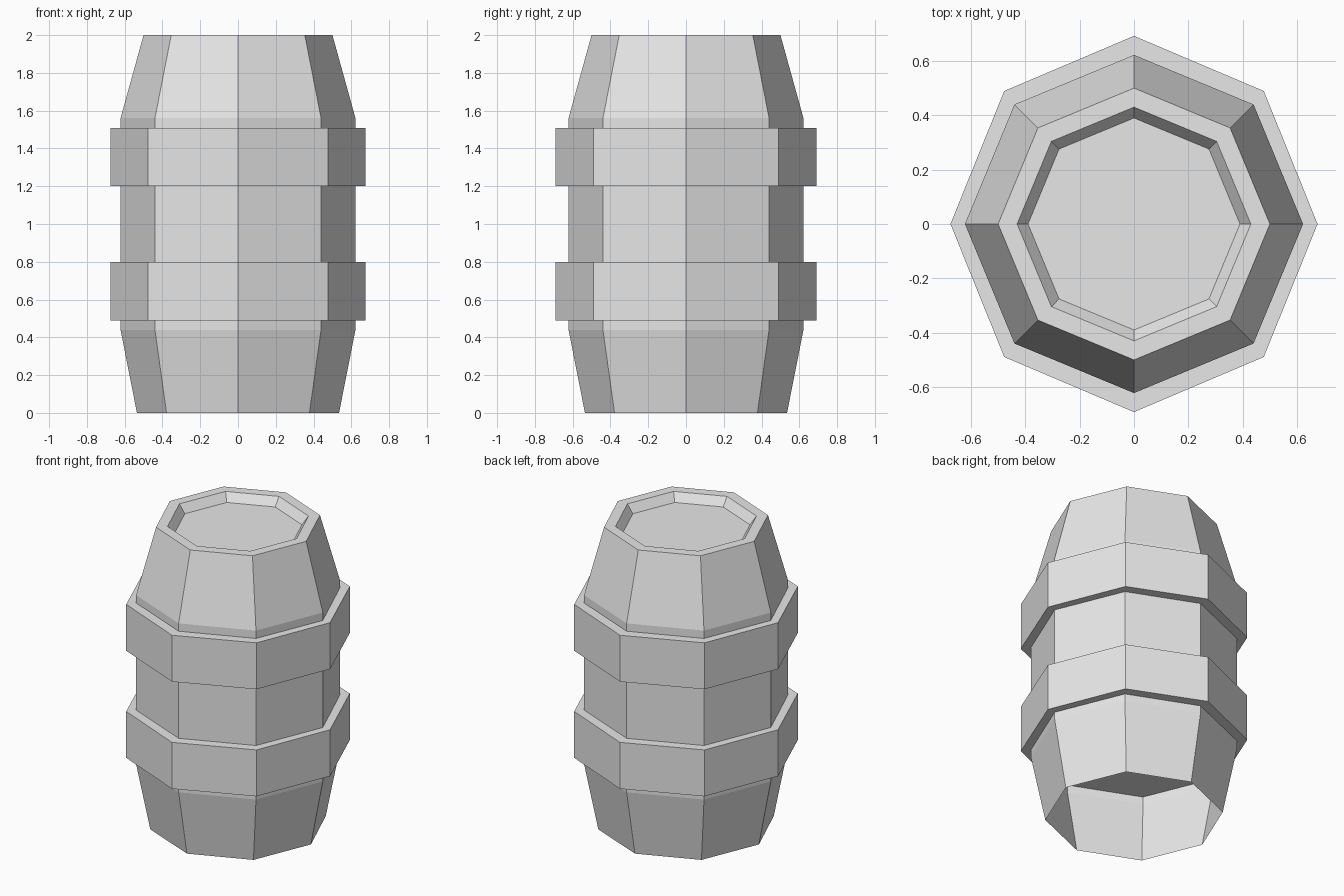
import bpy
import bmesh
from math import cos, sin, tau

SIDES = 8

cube = bpy.data.objects.get("Cube")
if cube:
    bpy.data.objects.remove(cube, do_unlink=True)

GREY = (0.8, 0.8, 0.8, 1.0)
grey = bpy.data.materials.new("light_grey")
grey.use_nodes = True
grey.diffuse_color = GREY
grey.node_tree.nodes["Principled BSDF"].inputs["Base Color"].default_value = GREY


def lathe(name, profile, cap_bottom, x_scale=1.0):
    """Octagonal solid from (radius, height) pairs, listed from the bottom up."""
    bm = bmesh.new()
    rings = []
    for r, z in profile:
        rings.append([bm.verts.new((r * x_scale * cos(tau * i / SIDES),
                                    r * sin(tau * i / SIDES), z))
                      for i in range(SIDES)])
    for low, high in zip(rings, rings[1:]):
        for i in range(SIDES):
            j = (i + 1) % SIDES
            bm.faces.new((low[i], low[j], high[j], high[i]))
    bm.faces.new(rings[-1])
    if cap_bottom:
        bm.faces.new(rings[0][::-1])
    mesh = bpy.data.meshes.new(name)
    bm.to_mesh(mesh)
    bm.free()
    mesh.materials.append(grey)
    obj = bpy.data.objects.new(name, mesh)
    bpy.context.collection.objects.link(obj)
    return obj


# Barrel wall, open underneath, with a rim and a sunken lid
lathe("barrel_body", [(0.535, 0), (0.622, 0.44), (0.622, 1.56), (0.5, 2),
                      (0.43, 2), (0.39, 1.945)], cap_bottom=False)

# Two solid hoops; the lower one closes the inside of the barrel
for name, bottom in (("lower_hoop", 0.49), ("upper_hoop", 1.2)):
    lathe(name, [(0.692, bottom), (0.692, bottom + 0.308)],
          cap_bottom=True, x_scale=0.976)
